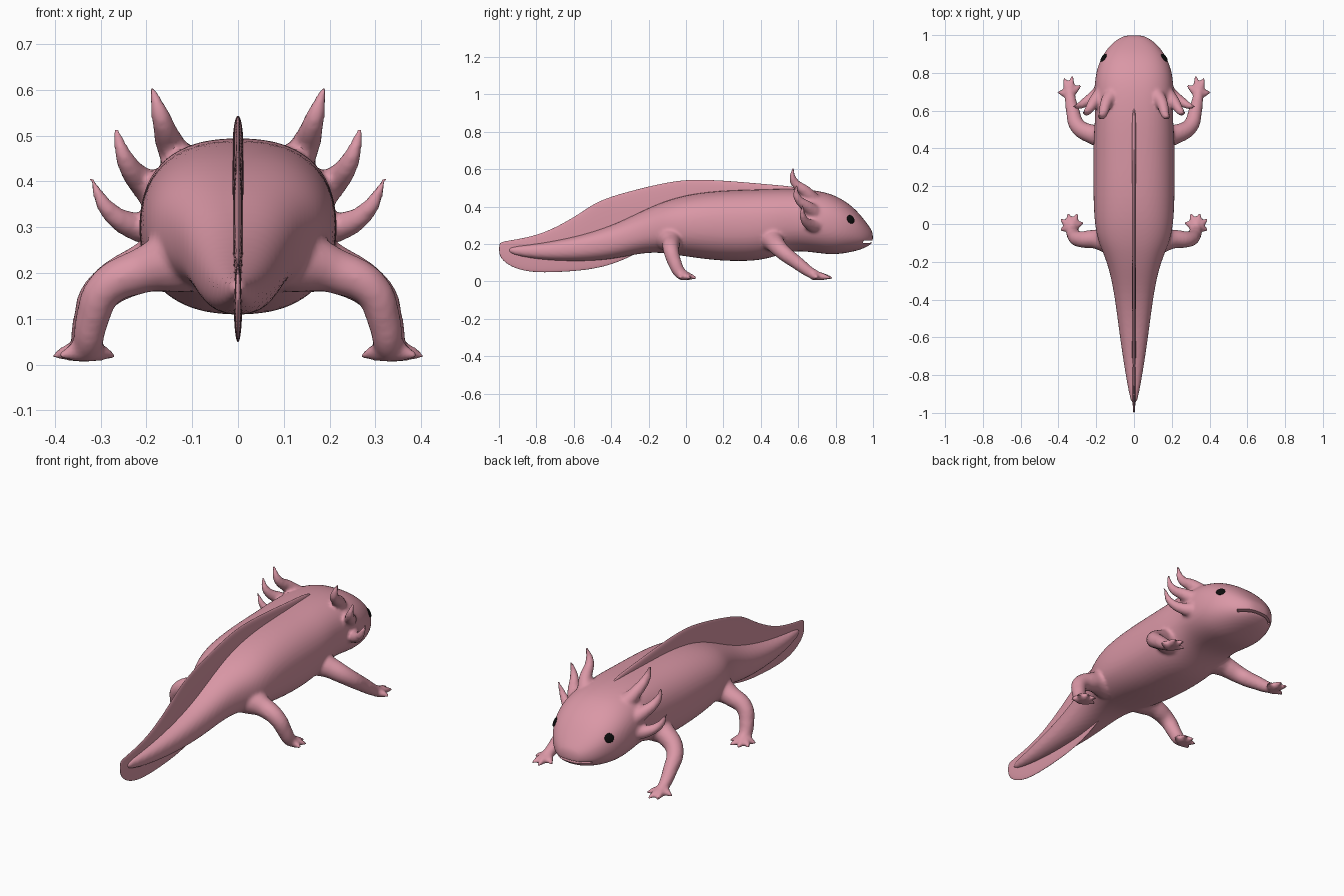
import bpy, bmesh, math
from mathutils import Vector

if "Cube" in bpy.data.objects:
    bpy.data.objects.remove(bpy.data.objects["Cube"])


def material(name, rgb):
    m = bpy.data.materials.new(name)
    m.diffuse_color = (*rgb, 1)
    m.use_nodes = True
    m.node_tree.nodes["Principled BSDF"].inputs["Base Color"].default_value = m.diffuse_color
    return m


PINK = material("pink skin", (0.70, 0.31, 0.38))
BLACK = material("black eye", (0.004, 0.004, 0.004))


def activate(ob):
    bpy.ops.object.select_all(action='DESELECT')
    ob.select_set(True)
    bpy.context.view_layer.objects.active = ob


def bake(ob):
    activate(ob)
    bpy.ops.object.convert(target='MESH')
    return bpy.context.view_layer.objects.active


def loft(name, rows, power, sides=28):
    """Skin superellipse sections given as (y, bottom z, top z, half width)."""
    bm = bmesh.new()
    rings = []
    for y, lo, hi, w in rows:
        ring = []
        for i in range(sides):
            a = 2 * math.pi * i / sides
            c, s = math.cos(a), math.sin(a)
            x = w * math.copysign(abs(c) ** (2 / power), c)
            z = (lo + hi) / 2 + (hi - lo) / 2 * math.copysign(abs(s) ** (2 / power), s)
            ring.append(bm.verts.new((x, y, z)))
        rings.append(ring)
    for a, b in zip(rings, rings[1:]):
        for i in range(sides):
            j = (i + 1) % sides
            bm.faces.new((a[i], a[j], b[j], b[i]))
    bm.faces.new(rings[0])
    bm.faces.new(rings[-1])
    bmesh.ops.recalc_face_normals(bm, faces=bm.faces)
    me = bpy.data.meshes.new(name)
    bm.to_mesh(me)
    bm.free()
    ob = bpy.data.objects.new(name, me)
    bpy.context.collection.objects.link(ob)
    ob.modifiers.new("round", 'SUBSURF').levels = 2
    return bake(ob)


def tube(name, side, pts):
    """Tapered round limb through (x, y, z, radius) points."""
    cu = bpy.data.curves.new(name, 'CURVE')
    cu.dimensions = '3D'
    cu.bevel_depth = 1
    cu.bevel_resolution = 5
    cu.use_fill_caps = True
    sp = cu.splines.new('BEZIER')
    sp.bezier_points.add(len(pts) - 1)
    for p, (x, y, z, r) in zip(sp.bezier_points, pts):
        p.co = (x * side, y, z)
        p.radius = r
        p.handle_left_type = p.handle_right_type = 'AUTO'
    ob = bpy.data.objects.new(name, cu)
    bpy.context.collection.objects.link(ob)
    return bake(ob)


# Body from tail tip to snout
body = loft("body", [
    (-0.95, 0.155, 0.18, 0.012), (-0.92, 0.14, 0.188, 0.022), (-0.8, 0.117, 0.20, 0.045),
    (-0.6, 0.105, 0.235, 0.075), (-0.4, 0.115, 0.295, 0.10), (-0.25, 0.15, 0.37, 0.128),
    (-0.15, 0.155, 0.415, 0.165), (-0.08, 0.145, 0.44, 0.195), (0.02, 0.13, 0.467, 0.212),
    (0.18, 0.108, 0.487, 0.217), (0.38, 0.106, 0.492, 0.217), (0.48, 0.135, 0.495, 0.214),
    (0.58, 0.165, 0.496, 0.205), (0.68, 0.155, 0.49, 0.212), (0.77, 0.142, 0.472, 0.208),
    (0.84, 0.148, 0.438, 0.192), (0.90, 0.16, 0.393, 0.163), (0.95, 0.175, 0.335, 0.125),
    (0.985, 0.195, 0.287, 0.078), (1.0, 0.208, 0.262, 0.042)], 2.35)

# Legs, toes and gills, repeated on both sides
parts = [body]
FRONT_TOES = [(0.282, 0.735), (0.325, 0.785), (0.372, 0.775), (0.405, 0.70)]
HIND_TOES = [(0.268, 0.01), (0.30, 0.055), (0.35, 0.057), (0.39, 0.025), (0.392, -0.03)]
GILLS = [
    [(0.11, 0.69, 0.42, 0.045), (0.145, 0.645, 0.475, 0.033),
     (0.168, 0.575, 0.54, 0.022), (0.189, 0.572, 0.61, 0.005)],
    [(0.16, 0.70, 0.36, 0.045), (0.205, 0.655, 0.395, 0.033),
     (0.247, 0.595, 0.45, 0.021), (0.268, 0.59, 0.52, 0.005)],
    [(0.17, 0.70, 0.30, 0.045), (0.225, 0.665, 0.302, 0.031),
     (0.285, 0.628, 0.34, 0.020), (0.323, 0.622, 0.412, 0.005)]]
for s in (-1, 1):
    parts.append(tube("front_leg", s, [
        (0.13, 0.46, 0.23, 0.075), (0.22, 0.475, 0.205, 0.052), (0.295, 0.515, 0.16, 0.043),
        (0.325, 0.60, 0.095, 0.036), (0.338, 0.67, 0.045, 0.029), (0.343, 0.72, 0.025, 0.022)]))
    parts.append(tube("hind_leg", s, [
        (0.12, -0.09, 0.23, 0.075), (0.21, -0.08, 0.205, 0.050), (0.29, -0.08, 0.165, 0.042),
        (0.318, -0.06, 0.10, 0.037), (0.328, -0.03, 0.045, 0.033), (0.33, 0.005, 0.028, 0.024)]))
    for palm, toes in (((0.341, 0.685), FRONT_TOES), ((0.33, -0.02), HIND_TOES)):
        for x, y in toes:
            mx, my = (palm[0] + x) / 2, (palm[1] + y) / 2
            parts.append(tube("toe", s, [
                (*palm, 0.03, 0.025), (mx, my, 0.026, 0.019), (x, y, 0.017, 0.007)]))
    for g in GILLS:
        parts.append(tube("gill", s, g))

# Fuse everything into one smooth skin
activate(body)
for p in parts:
    p.select_set(True)
bpy.ops.object.join()
rm = body.modifiers.new("fuse", 'REMESH')
rm.mode = 'VOXEL'
rm.voxel_size = 0.009
sm = body.modifiers.new("soften", 'SMOOTH')
sm.factor = 0.5
sm.iterations = 5
body = bake(body)

# Mouth slit, a thin curved slab cut from the snout
bpy.ops.mesh.primitive_cylinder_add(vertices=48, radius=0.2, depth=0.012,
                                    location=(0, 1.115, 0.218), rotation=(0.04, 0, 0))
cutter = bpy.context.object
cutter.name = "mouth_cutter"
cut = body.modifiers.new("mouth", 'BOOLEAN')
cut.object = cutter
cut.operation = 'DIFFERENCE'
cut.solver = 'EXACT'
body = bake(body)
bpy.data.objects.remove(cutter, do_unlink=True)

# Thin fin along the back and around the tail
fin = loft("back_and_tail_fin", [
    (-1.0, 0.145, 0.205, 0.004), (-0.98, 0.11, 0.213, 0.006), (-0.93, 0.075, 0.222, 0.008),
    (-0.85, 0.05, 0.236, 0.009), (-0.73, 0.045, 0.27, 0.010), (-0.57, 0.055, 0.362, 0.011),
    (-0.5, 0.065, 0.415, 0.011), (-0.40, 0.085, 0.458, 0.011), (-0.25, 0.15, 0.497, 0.012),
    (-0.19, 0.2, 0.512, 0.012), (-0.05, 0.3, 0.541, 0.012), (0.07, 0.38, 0.547, 0.012),
    (0.25, 0.42, 0.537, 0.012), (0.45, 0.44, 0.518, 0.012), (0.58, 0.45, 0.508, 0.010),
    (0.62, 0.46, 0.49, 0.006)], 2.2, 20)

# Eyes set flush on the head surface
for s in (-1, 1):
    ok, loc, nor, _ = body.closest_point_on_mesh(Vector((s * 0.19, 0.90, 0.345)))
    bpy.ops.mesh.primitive_uv_sphere_add(segments=24, ring_count=12, radius=0.024, location=loc)
    eye = bpy.context.object
    eye.name = "eye"
    eye.scale = (1, 1, 0.3)
    eye.rotation_euler = nor.to_track_quat('Z', 'Y').to_euler()
    eye.data.materials.append(BLACK)
    bpy.ops.object.shade_smooth()

for ob in (body, fin):
    ob.data.materials.clear()
    ob.data.materials.append(PINK)
    activate(ob)
    bpy.ops.object.shade_smooth_by_angle(angle=math.radians(50))
body.name = "body"
